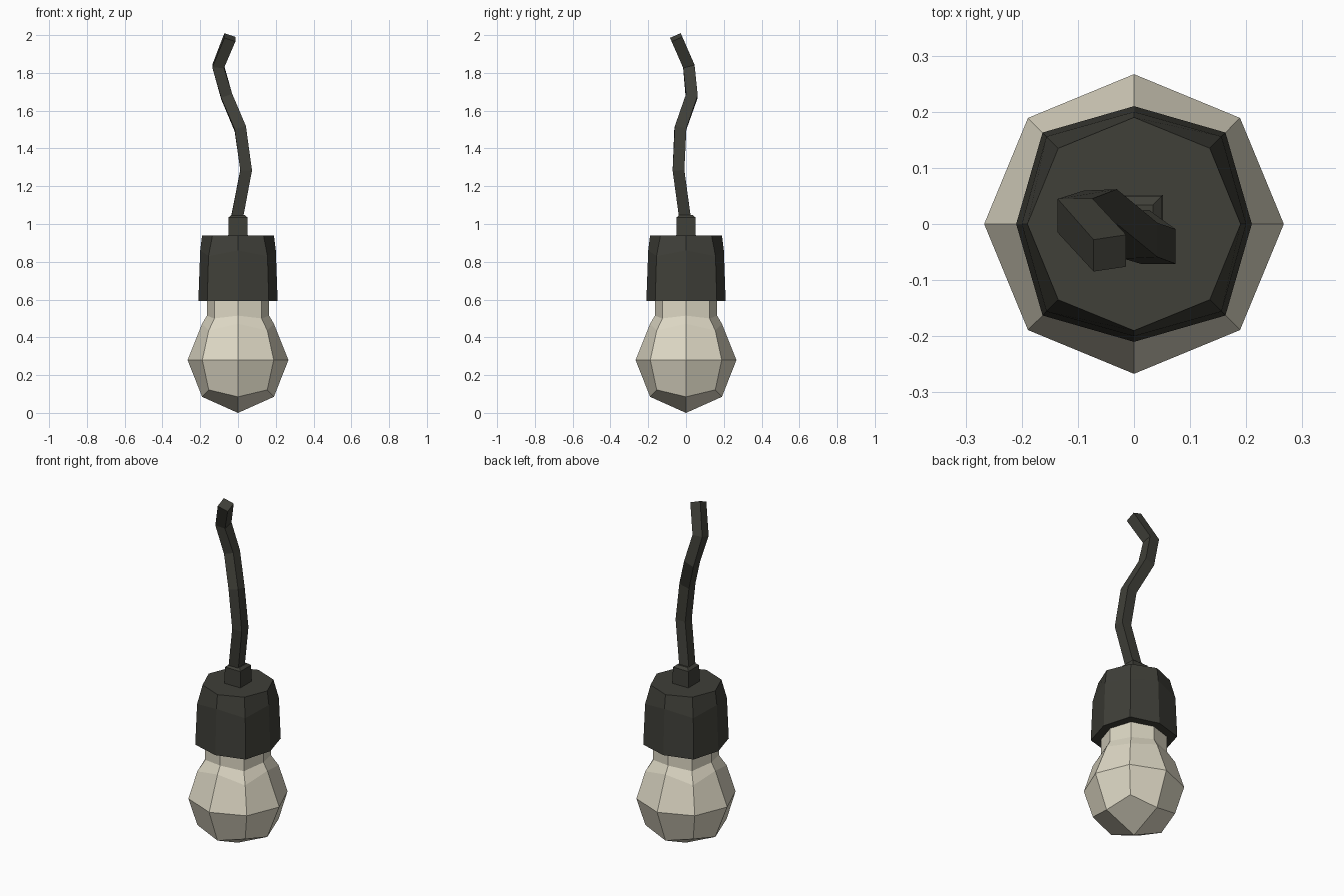
import bpy, bmesh, math
from mathutils import Vector

if "Cube" in bpy.data.objects:
    bpy.data.objects.remove(bpy.data.objects["Cube"])


def material(name, rgb):
    m = bpy.data.materials.new(name)
    m.diffuse_color = (*rgb, 1)
    m.use_nodes = True
    m.node_tree.nodes["Principled BSDF"].inputs["Base Color"].default_value = m.diffuse_color
    return m


glass = material("warm white glass", (0.72, 0.68, 0.55))
black = material("dark grey plastic", (0.05, 0.05, 0.04))


def octagon(axis, diag, z_axis, z_diag=None):
    """Eight points: on-axis points at radius axis, corners at (diag, diag)."""
    z_diag = z_axis if z_diag is None else z_diag
    pts = []
    for i in range(8):
        r, z = (axis, z_axis) if i % 2 == 0 else (diag * math.sqrt(2), z_diag)
        a = i * math.pi / 4
        pts.append(Vector((r * math.cos(a), r * math.sin(a), z)))
    return pts


def square(h, z):
    return [Vector((x * h, y * h, z)) for x, y in ((-1, -1), (1, -1), (1, 1), (-1, 1))]


def loft(name, rings, mat, pole=None):
    """Join successive rings with quads; close the ends (start at a pole if given)."""
    bm = bmesh.new()
    loops = [[bm.verts.new(p) for p in ring] for ring in rings]
    n = len(loops[0])
    for a, b in zip(loops, loops[1:]):
        for i in range(n):
            j = (i + 1) % n
            bm.faces.new((a[i], a[j], b[j], b[i]))
    bm.faces.new(loops[-1])
    first = loops[0]
    if pole is None:
        bm.faces.new(first[::-1])
    else:  # four quads meeting at the tip, like a rounded cube
        tip = bm.verts.new(pole)
        for i in range(0, n, 2):
            bm.faces.new((tip, first[(i + 2) % n], first[i + 1], first[i]))
    bmesh.ops.recalc_face_normals(bm, faces=bm.faces)
    me = bpy.data.meshes.new(name)
    bm.to_mesh(me)
    bm.free()
    me.materials.append(mat)
    ob = bpy.data.objects.new(name, me)
    bpy.context.collection.objects.link(ob)
    return ob


# Bulb: rounded-cube globe flowing into a neck
loft("bulb", [
    octagon(0.19, 0.155, 0.085, 0.122),
    octagon(0.267, 0.189, 0.28),
    octagon(0.19, 0.155, 0.472, 0.436),
    octagon(0.165, 0.125, 0.515, 0.5),
    octagon(0.165, 0.125, 0.63),
], glass, pole=(0, 0, 0))

# Socket
loft("socket", [
    octagon(0.21, 0.163, 0.593),
    octagon(0.2, 0.156, 0.86, 0.83),
    octagon(0.19, 0.135, 0.94),
], black)

# Cable grip on top of the socket
loft("cable_grip", [square(0.052, 0.92), square(0.05, 1.035), square(0.034, 1.048)], black)

# Bent cable with a square section
path = [Vector(p) for p in (
    (-0.006, -0.005, 1.03), (0.043, -0.04, 1.285), (0.012, -0.03, 1.505),
    (-0.06, 0.03, 1.675), (-0.105, 0.015, 1.835), (-0.043, -0.052, 1.988))]
rings = []
for i, p in enumerate(path):
    before = (p - path[max(i - 1, 0)]).normalized()
    after = (path[min(i + 1, len(path) - 1)] - p).normalized()
    t = (before + after).normalized()
    u = Vector((1, 0, 0))
    u = (u - t * u.dot(t)).normalized()
    v = t.cross(u)
    rings.append([p + u * c.x + v * c.y for c in square(0.031, 0)])
loft("cable", rings, black)
